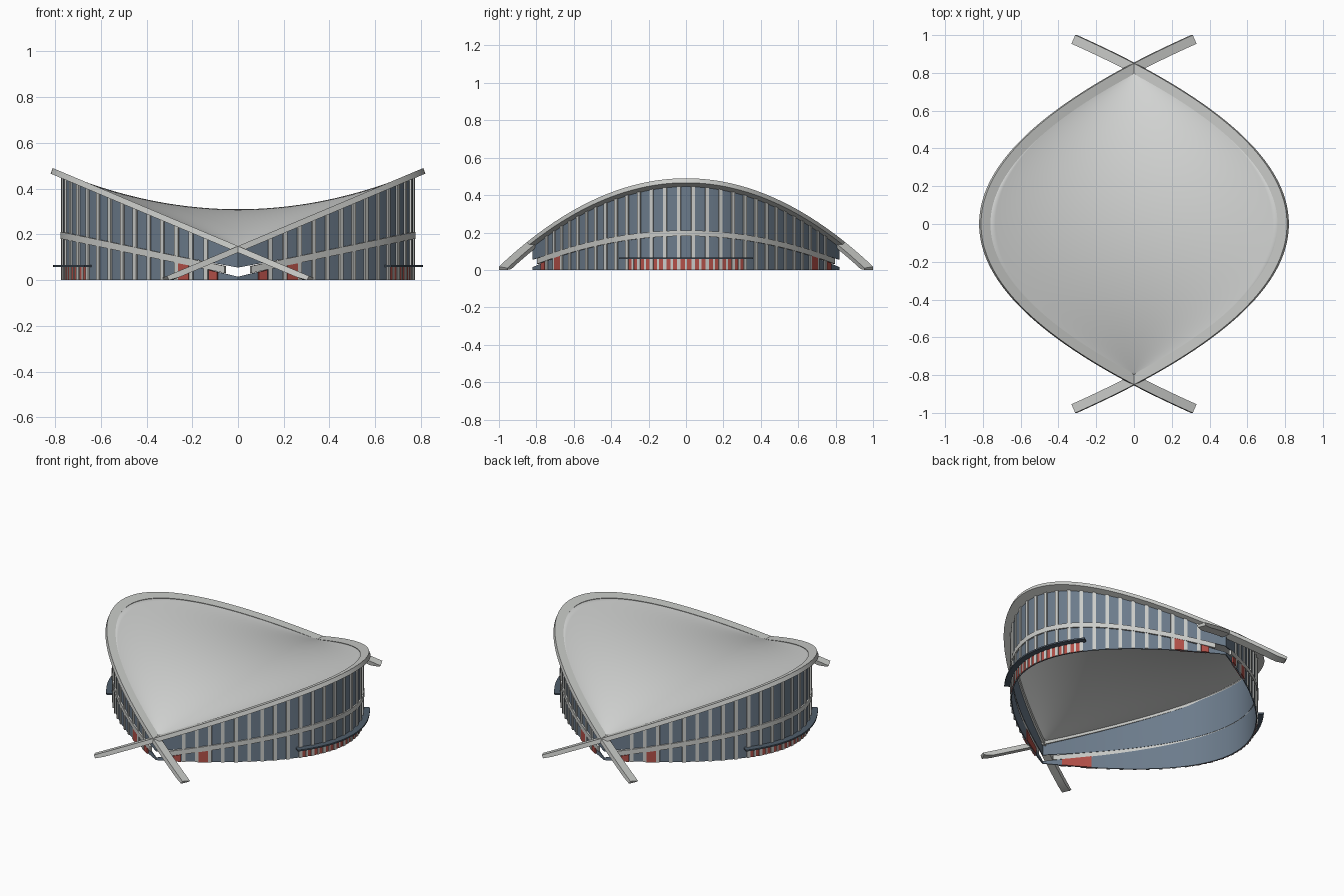
import bpy, bmesh, math
from mathutils import Vector

cube = bpy.data.objects.get("Cube")
if cube:
    bpy.data.objects.remove(cube)


def material(name, rgb):
    m = bpy.data.materials.new(name)
    m.use_nodes = True
    m.diffuse_color = (*rgb, 1)
    m.node_tree.nodes["Principled BSDF"].inputs["Base Color"].default_value = (*rgb, 1)
    return m


ROOF = material("pale grey roof", (0.66, 0.67, 0.66))
CONCRETE = material("light grey concrete", (0.59, 0.60, 0.58))
GLASS = material("blue grey glass", (0.15, 0.20, 0.26))
RED = material("brick red", (0.45, 0.08, 0.065))
CANOPY = material("dark slate", (0.08, 0.11, 0.145))


def finish(name, bm, mat):
    bmesh.ops.remove_doubles(bm, verts=bm.verts, dist=0.0001)
    bmesh.ops.recalc_face_normals(bm, faces=bm.faces)
    mesh = bpy.data.meshes.new(name)
    bm.to_mesh(mesh)
    bm.free()
    mesh.materials.append(mat)
    ob = bpy.data.objects.new(name, mesh)
    bpy.context.collection.objects.link(ob)
    return ob


def spread(a, b, n):
    return [a + (b - a) * i / n for i in range(n + 1)]


def parabola(apex, tip, y, off=0.0):
    """Plan point on a parabola, moved outward along its normal."""
    k = apex / tip ** 2
    n = Vector((1, 2 * k * y)).normalized()
    return Vector((apex - k * y * y, y)) + n * off


def wall(y, off=0.0):
    return parabola(0.768, 0.82, y, off)


def arch_plane(x):
    return 0.149 + 0.421 * x


def band_mid(x):
    return 0.035 + 0.21 * x


def gap(x):
    return 0.020 - 0.023 * x


def add_sweep(bm, ys, section, side):
    """Loft a four-cornered section along y, capped at both ends."""
    rings = []
    for y in ys:
        rings.append([bm.verts.new((side * x, yy, z)) for x, yy, z in section(y)])
    for a, b in zip(rings, rings[1:]):
        for i in range(4):
            j = (i + 1) % 4
            bm.faces.new((a[i], a[j], b[j], b[i]))
    bm.faces.new(rings[0])
    bm.faces.new(rings[-1])


def wall_section(inner, outer, low, high):
    """Section on the wall line; low and high give z from plan x."""
    def section(y):
        x = max(wall(y).x, 0)
        p, q = wall(y, inner), wall(y, outer)
        p.x, q.x = max(p.x, 0), max(q.x, 0)
        return [(*p, low(x)), (*q, low(x)), (*q, high(x)), (*p, high(x))]
    return section


def strip(name, ys, section, side, mat):
    bm = bmesh.new()
    add_sweep(bm, ys, section, side)
    return finish(name, bm, mat)


def ground(x):
    return 0.0


def eaves(x):
    return arch_plane(x) - 0.022


# Leaning arch: a flat band in a tilted plane, running down to the ground
def arch_section(y):
    q = parabola(0.81, 0.85, y)
    p = parabola(0.81, 0.85, y, -0.050)
    top = [(*p, arch_plane(p.x)), (*q, arch_plane(q.x))]
    low = [(x + 0.010, yy, z - 0.024) for x, yy, z in reversed(top)]
    return [(x, yy, max(z, 0)) for x, yy, z in top + low]


# Evenly spaced mullion stations measured along the wall curve
def stations(first, step, limit):
    out, y, travelled, target = [], 0.0, 0.0, first
    while y < limit:
        travelled += (wall(y + 0.001) - wall(y)).length
        y += 0.001
        if travelled >= target:
            out += [y, -y]
            target += step
    return out


def add_posts(bm, ys, width, outer, high, side):
    for y in ys:
        tangent = (wall(y + 0.01) - wall(y - 0.01)).normalized()
        half = tangent.y * width / 2
        add_sweep(bm, [y - half, y + half],
                  wall_section(0, outer, ground, high), side)


FULL = spread(-0.82, 0.82, 64)
for side, label in ((1, "left"), (-1, "right")):
    strip(label + "_arch", spread(-1, 1, 96), arch_section, side, CONCRETE)

    # Glazing above and below the sloping band
    strip(label + "_upper_glass", FULL, wall_section(
        -0.006, 0, lambda x: band_mid(x) + gap(x), eaves), side, GLASS)
    strip(label + "_lower_glass", FULL, wall_section(
        -0.006, 0, ground, lambda x: band_mid(x) - gap(x)), side, GLASS)
    strip(label + "_wall_band", spread(-0.79, 0.79, 60), wall_section(
        -0.004, 0.009, lambda x: band_mid(x) - 0.015,
        lambda x: band_mid(x) + 0.015), side, CONCRETE)

    # Vertical mullions
    bm = bmesh.new()
    add_posts(bm, stations(0.0375, 0.075, 0.775), 0.020, 0.007, eaves, side)
    finish(label + "_mullions", bm, CONCRETE)

    # Entrance doors, their posts and the curved canopy
    strip(label + "_doors", spread(-0.315, 0.315, 24), wall_section(
        0, 0.003, ground, lambda x: 0.058), side, RED)
    bm = bmesh.new()
    add_posts(bm, [0] + stations(0.075, 0.075, 0.30), 0.012, 0.006, lambda x: 0.058, side)
    finish(label + "_door_posts", bm, CONCRETE)
    strip(label + "_canopy", spread(-0.335, 0.335, 28), wall_section(
        0, 0.040, lambda x: 0.058, lambda x: 0.067), side, CANOPY)

    # Red panels by both tips, outside and inside
    for end, place in ((-1, "front"), (1, "back")):
        def panel_top(x):
            return band_mid(x) - gap(x)
        for number, (a, b) in enumerate(((0.668, 0.698), (0.75, 0.772))):
            strip(f"{label}_{place}_red_panel_{number + 1}", spread(end * a, end * b, 4),
                  wall_section(0, 0.008, ground, panel_top), side, RED)
        strip(f"{label}_{place}_inner_panel", spread(end * 0.675, end * 0.765, 8),
              wall_section(-0.010, -0.006, ground, panel_top), side, RED)

# Saddle roof hung between the arches
bm = bmesh.new()
rows = []
for y in spread(-0.81, 0.81, 64):
    edge = max(parabola(0.772, 0.81, y).x, 0)
    middle = 0.310 - 0.2515 * y * y
    rim = 0.145 + 0.421 * edge
    rows.append([bm.verts.new((u * edge, y, middle + (rim - middle) * u * u))
                 for u in spread(-1, 1, 40)])
for a, b in zip(rows, rows[1:]):
    for i in range(len(a) - 1):
        bm.faces.new((a[i], a[i + 1], b[i + 1], b[i]))
roof = finish("saddle_roof", bm, ROOF)
if roof.data.polygons[len(roof.data.polygons) // 2].normal.z < 0:
    roof.data.flip_normals()
thick = roof.modifiers.new("thickness", "SOLIDIFY")
thick.thickness = 0.008

# Smooth shading with sharp edges on the curved parts
bpy.ops.object.select_all(action="DESELECT")
for ob in bpy.context.collection.objects:
    if ob.type == "MESH" and ob.name.endswith(("_arch", "_roof", "_glass", "_band", "_canopy")):
        ob.select_set(True)
        bpy.context.view_layer.objects.active = ob
bpy.ops.object.shade_smooth_by_angle(angle=math.radians(30))
